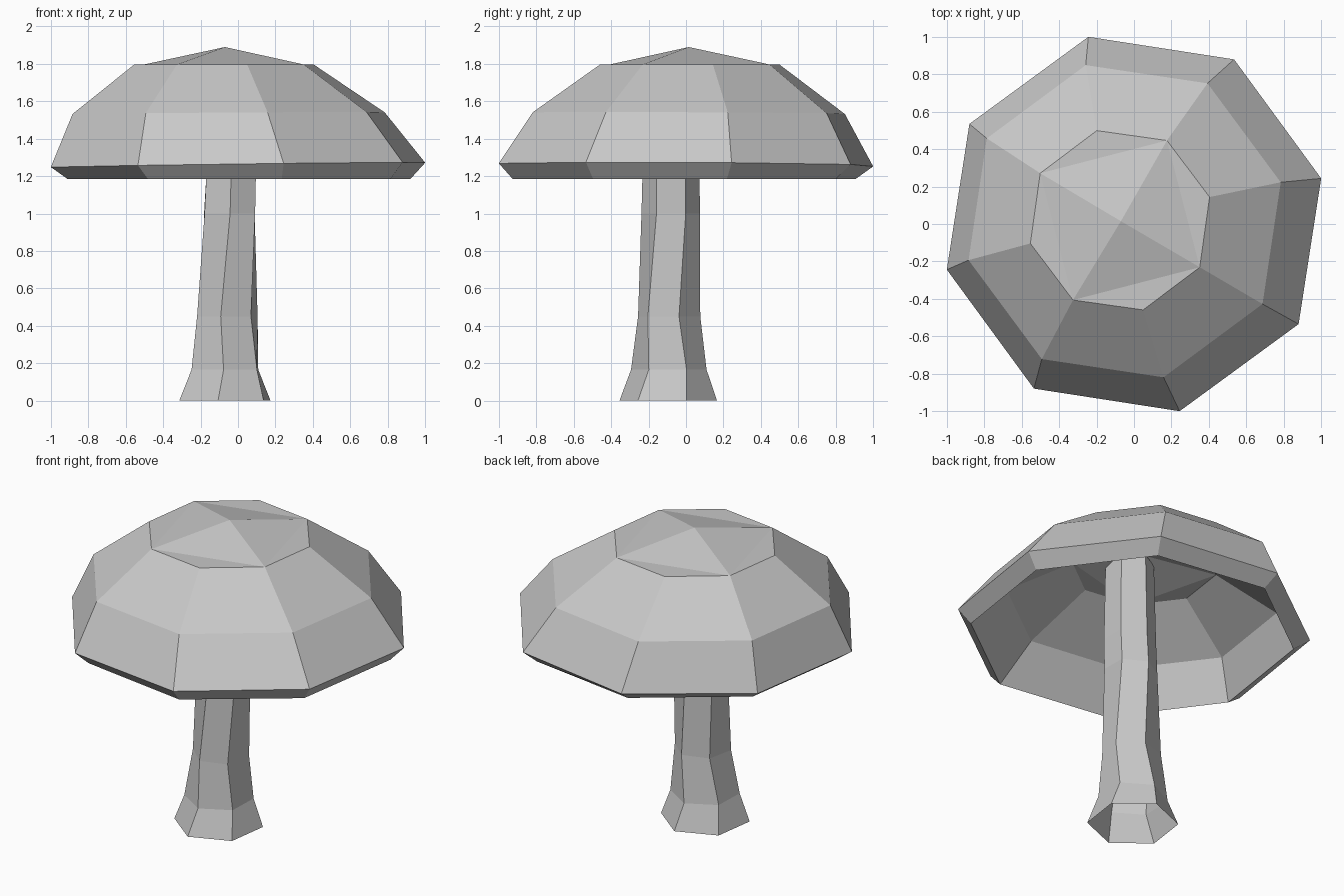
import bpy
import bmesh
from math import cos, sin, radians, tau

cube = bpy.data.objects.get("Cube")
if cube:
    bpy.data.objects.remove(cube, do_unlink=True)

grey = bpy.data.materials.new("plain grey")
grey.use_nodes = True
colour = (0.58, 0.58, 0.58, 1)
grey.diffuse_color = colour
grey.node_tree.nodes["Principled BSDF"].inputs["Base Color"].default_value = colour


def add_ring(bm, sides, x, y, z, radius, turn, tilt_x=0, tilt_y=0):
    """Regular polygon of vertices, optionally tilted along x and y."""
    verts = []
    for i in range(sides):
        a = radians(turn) + tau * i / sides
        px, py = x + radius * cos(a), y + radius * sin(a)
        verts.append(bm.verts.new((px, py, z + tilt_x * px + tilt_y * py)))
    return verts


def add_crown(bm, ring, apex):
    """Four-sided pyramid on every second vertex, with flat corner triangles."""
    tip = bm.verts.new(apex)
    n = len(ring)
    for i in range(0, n, 2):
        before, corner, after = ring[i - 1], ring[i], ring[(i + 1) % n]
        bm.faces.new((before, corner, after))
        bm.faces.new((before, after, tip))


def loft(name, sides, rings, first_apex=None, last_apex=None):
    """Flat-faced shell through the rings, with an optional crown at each end."""
    bm = bmesh.new()
    loops = [add_ring(bm, sides, *ring) for ring in rings]
    for low, high in zip(loops, loops[1:]):
        for i in range(sides):
            j = (i + 1) % sides
            bm.faces.new((low[i], low[j], high[j], high[i]))
    if first_apex:
        add_crown(bm, loops[0], first_apex)
    if last_apex:
        add_crown(bm, loops[-1], last_apex)
    bmesh.ops.recalc_face_normals(bm, faces=bm.faces)
    mesh = bpy.data.meshes.new(name)
    bm.to_mesh(mesh)
    bm.free()
    mesh.materials.append(grey)
    obj = bpy.data.objects.new(name, mesh)
    bpy.context.collection.objects.link(obj)


# Thick eight-sided cap: underside from the middle out to the rim, then the top
loft("cap", 8, [
    (-0.065, 0.015, 1.65, 0.42, 14.5),
    (-0.045, 0.015, 1.425, 0.79, 14, 0.006, -0.004),
    (0.005, -0.01, 1.185, 0.945, 14),
    (0, 0, 1.26, 1.03, 13.7, 0.013, -0.005),
    (-0.05, 0.015, 1.537, 0.86, 14, 0.006, -0.004),
    (-0.075, 0.02, 1.797, 0.495, 14.5),
], first_apex=(-0.07, 0.015, 1.74), last_apex=(-0.07, 0.015, 1.89))

# Slightly twisted six-sided stem, flared at the foot, reaching up inside the cap
loft("stem", 6, [
    (-0.07, -0.095, 0, 0.263, 22),
    (-0.07, -0.092, 0.165, 0.202, 28),
    (-0.057, -0.09, 0.45, 0.17, 18),
    (-0.045, -0.082, 1.0, 0.156, 31),
    (-0.037, -0.08, 1.2, 0.153, 30),
    (-0.042, -0.088, 1.72, 0.142, 30),
])
